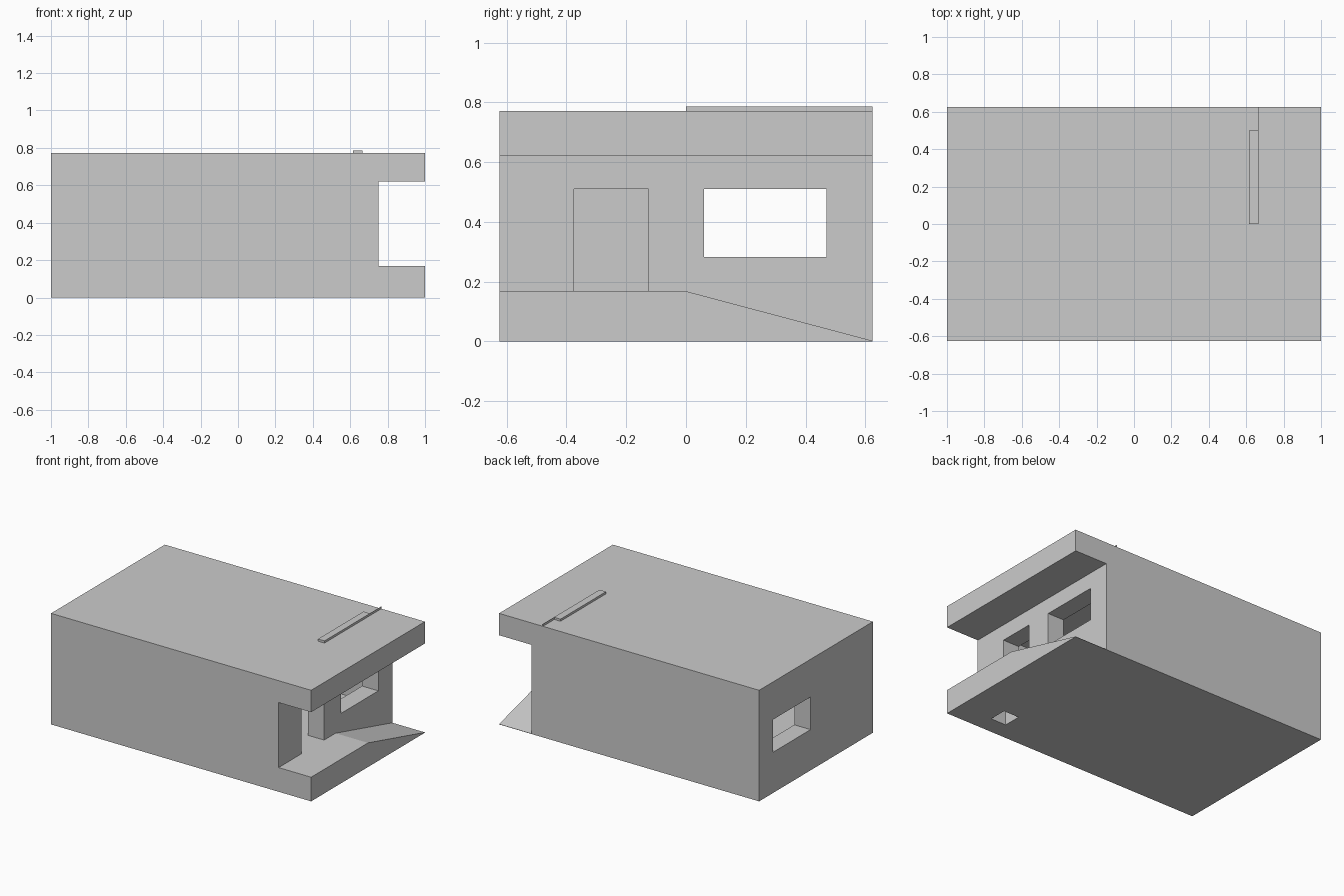
import bpy, bmesh

if "Cube" in bpy.data.objects:
    bpy.data.objects.remove(bpy.data.objects["Cube"])


def prism(name, profile, x0, x1):
    """Extrude a (y, z) profile along x."""
    bm = bmesh.new()
    face = bm.faces.new([bm.verts.new((x0, y, z)) for y, z in profile])
    out = bmesh.ops.extrude_face_region(bm, geom=[face])
    verts = [v for v in out["geom"] if isinstance(v, bmesh.types.BMVert)]
    bmesh.ops.translate(bm, verts=verts, vec=(x1 - x0, 0, 0))
    bmesh.ops.recalc_face_normals(bm, faces=bm.faces)
    mesh = bpy.data.meshes.new(name)
    bm.to_mesh(mesh)
    bm.free()
    obj = bpy.data.objects.new(name, mesh)
    bpy.context.collection.objects.link(obj)
    return obj


def box(name, x, y, z):
    return prism(name, [(y[0], z[0]), (y[1], z[0]), (y[1], z[1]), (y[0], z[1])], *x)


def cut(target, cutter):
    """Subtract the cutter and remove it."""
    mod = target.modifiers.new("cut", "BOOLEAN")
    mod.operation = "DIFFERENCE"
    mod.solver = "EXACT"
    mod.object = cutter
    cutter.hide_render = True
    bpy.context.view_layer.objects.active = target
    bpy.ops.object.modifier_apply(modifier=mod.name)
    bpy.data.objects.remove(cutter)


FLOOR, CEILING = 0.168, 0.62

# House block
house = box("house", (-1, 1), (-0.625, 0.625), (0, 0.772))

# Porch with ramp, cut across the right end
porch = [(-0.7, FLOOR), (0, FLOOR), (0.625, 0.002), (0.7, 0.002),
         (0.7, CEILING), (-0.7, CEILING)]
cut(house, prism("porch_cutter", porch, 0.75, 1.1))

# Hollow room
cut(house, box("room_cutter", (-0.875, 0.625), (-0.5, 0.5), (FLOOR, CEILING)))

# Windows in both end walls
for x in ((-1.1, -0.8), (0.55, 0.85)):
    cut(house, box("window_cutter", x, (0.06, 0.47), (0.283, 0.51)))

# Doorway, level with the floor
cut(house, box("door_cutter", (0.55, 0.85), (-0.375, -0.125), (FLOOR, 0.51)))

# Pocket in the underside
cut(house, box("pocket_cutter", (0.627, 0.745), (-0.5, -0.375), (-0.1, 0.155)))

# Thin roof ridge and the fin behind it
box("roof_strip", (0.615, 0.665), (0, 0.5), (0.77, 0.787))
box("roof_fin", (0.663, 0.665), (0.5, 0.625), (0.77, 0.787))
